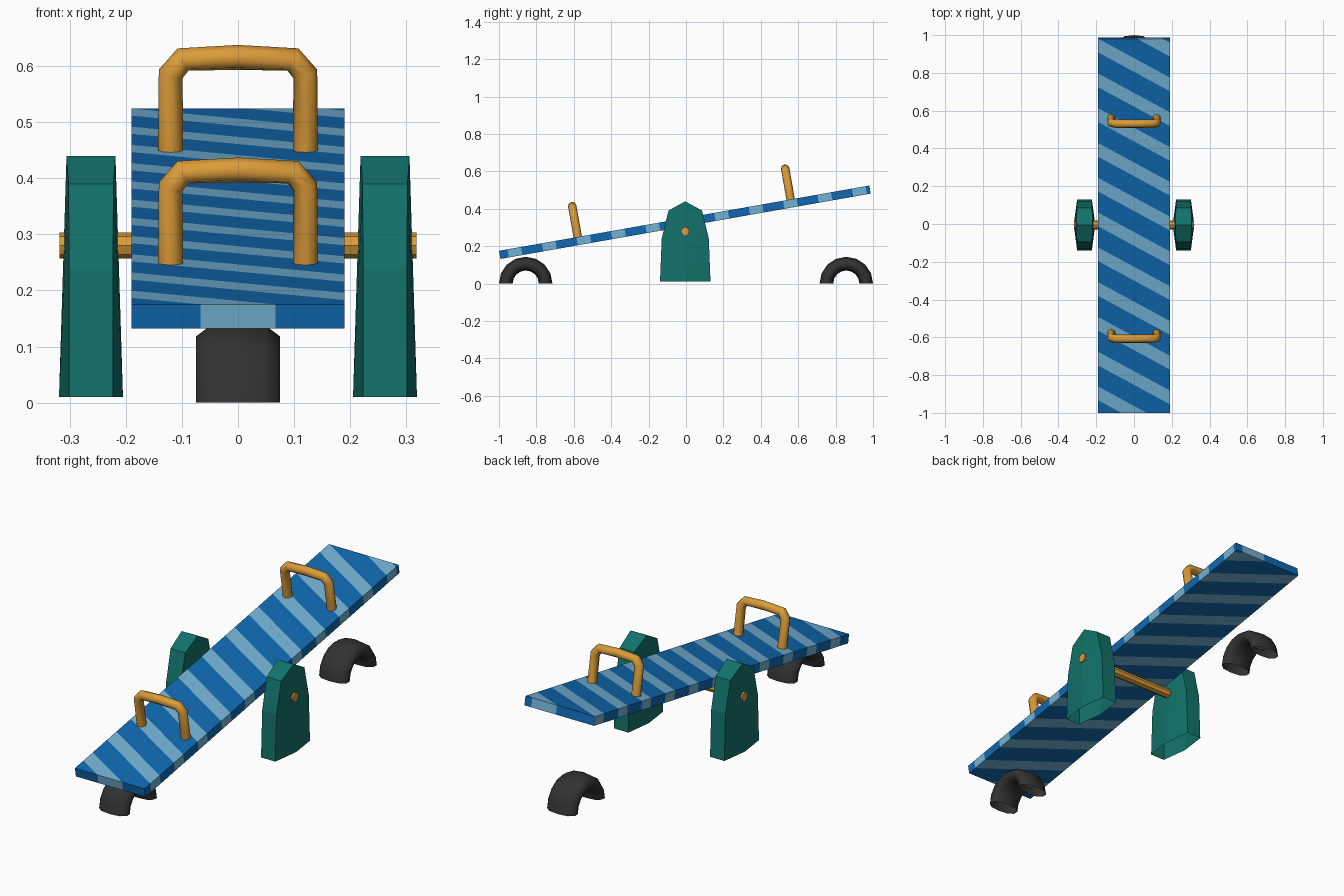
import bpy, bmesh, math
from mathutils import Matrix, Vector

if "Cube" in bpy.data.objects:
    bpy.data.objects.remove(bpy.data.objects["Cube"])


def material(name, rgb):
    m = bpy.data.materials.new(name)
    m.diffuse_color = (*rgb, 1)
    m.use_nodes = True
    m.node_tree.nodes["Principled BSDF"].inputs["Base Color"].default_value = m.diffuse_color
    return m


BLUE = material("board blue", (0.005, 0.14, 0.44))
PALE = material("stripe pale blue", (0.17, 0.44, 0.66))
ORANGE = material("handle orange", (0.71, 0.33, 0.04))
TEAL = material("support teal", (0.006, 0.17, 0.145))
RUBBER = material("tyre black", (0.032, 0.032, 0.032))


def finish(name, bm, *mats):
    bmesh.ops.recalc_face_normals(bm, faces=bm.faces[:])
    mesh = bpy.data.meshes.new(name)
    bm.to_mesh(mesh)
    bm.free()
    for m in mats:
        mesh.materials.append(m)
    ob = bpy.data.objects.new(name, mesh)
    bpy.context.scene.collection.objects.link(ob)
    return ob


TILT = Matrix.Translation((0, -0.006, 0.328)) @ Matrix.Rotation(math.radians(10), 4, 'X')
W, L, T = 0.38, 2.01, 0.044

# Tilted board, cut into diagonal stripes
bm = bmesh.new()
bmesh.ops.create_cube(bm, size=1, matrix=Matrix.Diagonal((W, L, T, 1)))
SLOPE, PERIOD, HALF = 0.55, 0.187, 0.037
direction = Vector((SLOPE, 1, 0))
for k in range(-1, 14):
    for side in (-HALF, HALF):
        v = -L / 2 + k * PERIOD + side
        bmesh.ops.bisect_plane(bm, geom=bm.verts[:] + bm.edges[:] + bm.faces[:],
                               plane_co=(0, v, 0), plane_no=direction.normalized())
for f in bm.faces:
    v = f.calc_center_median().dot(direction) + L / 2
    f.material_index = int(abs(v - PERIOD * round(v / PERIOD)) < HALF)
finish("board", bm, BLUE, PALE).matrix_world = TILT


# Bent tube handles standing square to the board
def handle(name, s):
    half = [(0.12, 0.015), (0.12, 0.160), (0.098, 0.186)]
    path = half + [(0, 0.190)] + [(-x, z) for x, z in reversed(half)]
    cu = bpy.data.curves.new(name, 'CURVE')
    cu.dimensions = '3D'
    cu.bevel_depth = 0.0225
    cu.bevel_resolution = 2
    sp = cu.splines.new('POLY')
    sp.points.add(len(path) - 1)
    for p, (x, z) in zip(sp.points, path):
        p.co = (x, s, z, 1)
    cu.materials.append(ORANGE)
    ob = bpy.data.objects.new(name, cu)
    bpy.context.scene.collection.objects.link(ob)
    ob.matrix_world = TILT


handle("front_handle", -0.578)
handle("back_handle", 0.578)

# Axle
bm = bmesh.new()
bmesh.ops.create_cone(bm, cap_ends=True, segments=8, radius1=0.023, radius2=0.023, depth=0.637,
                      matrix=Matrix.Translation((0, -0.005, 0.28)) @ Matrix.Rotation(math.pi / 2, 4, 'Y'))
finish("axle", bm, ORANGE)


# Side supports: pointed outline, cheeks swelling towards the foot, open underneath
def support(name, cx):
    bm = bmesh.new()
    half = [(0.135, 0.01, 0.039), (0.126, 0.24, 0.039), (0.09, 0.39, 0.040)]
    outline = half + [(0, 0.44, 0.0436)] + [(-y, z, w) for y, z, w in reversed(half)]
    rims = []
    for side in (-1, 1):
        rim = [bm.verts.new((cx + side * w, y - 0.004, z)) for y, z, w in outline]
        foot = bm.verts.new((cx + side * 0.057, -0.004, 0.01))
        for a, b in zip(rim, rim[1:]):
            bm.faces.new((a, b, foot))
        rims.append(rim)
    for i in range(len(outline) - 1):
        bm.faces.new((rims[0][i], rims[0][i + 1], rims[1][i + 1], rims[1][i]))
    finish(name, bm, TEAL)


support("left_support", -0.262)
support("right_support", 0.262)


# Half-buried tyres: wide rounded section swept over a half circle
def tyre(name, cy):
    bm = bmesh.new()
    half = [(0.05, 0.137), (0.075, 0.118), (0.075, 0.094), (0.05, 0.075)]
    section = [(0, 0.143)] + half + [(0, 0.07)] + [(-x, r) for x, r in reversed(half)]
    n, steps = len(section), 8
    rings = []
    for i in range(steps + 1):
        a = math.pi * i / steps
        rings.append([bm.verts.new((x, cy + r * math.cos(a), r * math.sin(a))) for x, r in section])
    for p, q in zip(rings, rings[1:]):
        for j in range(n):
            k = (j + 1) % n
            bm.faces.new((p[j], p[k], q[k], q[j])).smooth = True
    finish(name, bm, RUBBER)


tyre("front_tyre", -0.857)
tyre("back_tyre", 0.857)
